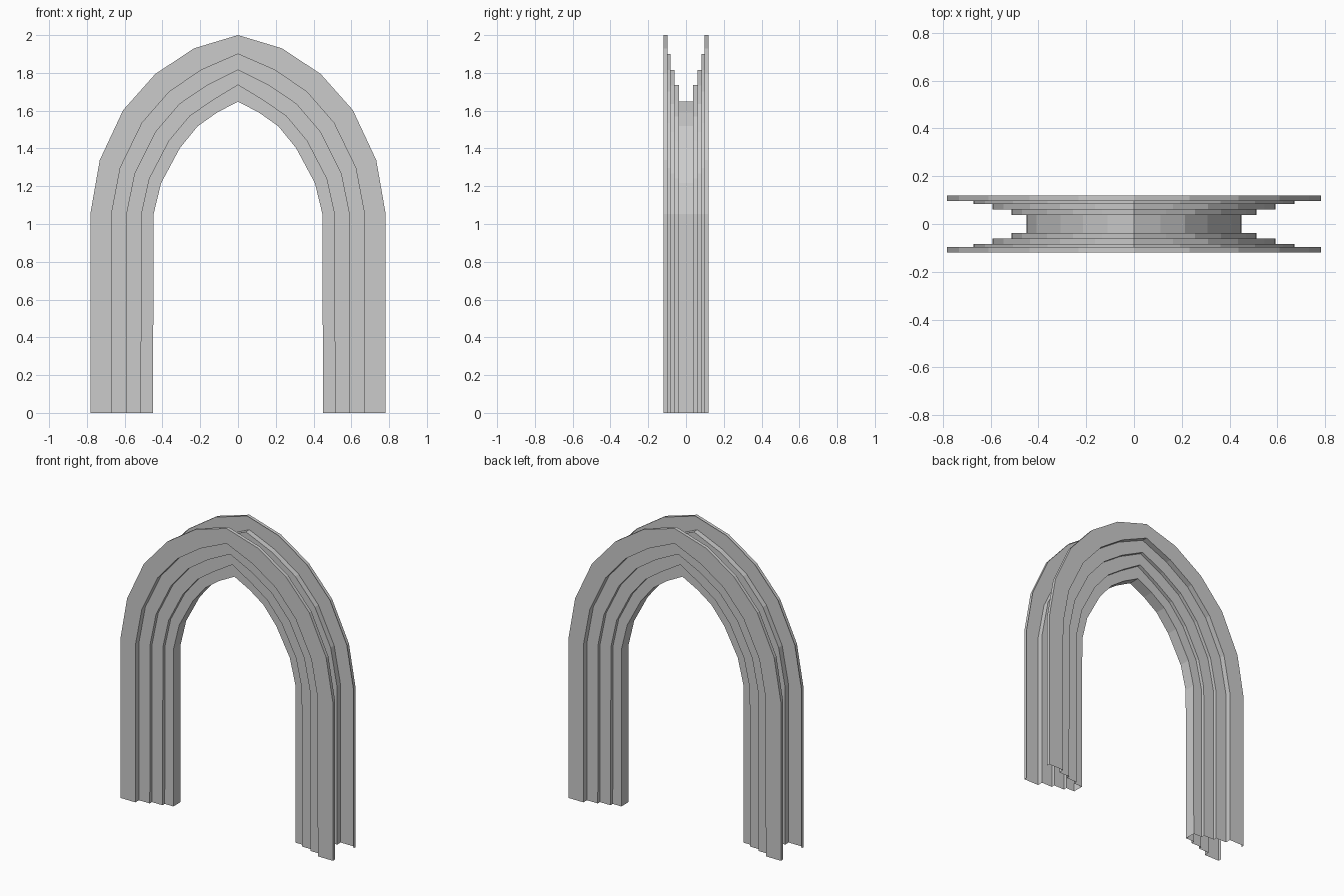
import bpy, bmesh

if "Cube" in bpy.data.objects:
    bpy.data.objects.remove(bpy.data.objects["Cube"])

# half paths (x, z) from floor to just below the apex, outer and inner edges of the arch
OUTER = [(0.782, 0), (0.782, 1.052), (0.732, 1.338), (0.608, 1.603), (0.438, 1.794), (0.233, 1.93)]
INNER = [(0.45, 0), (0.447, 1.052), (0.407, 1.217), (0.307, 1.403), (0.213, 1.518), (0.111, 1.59)]

# stepped cross-section: (blend from outer to inner, apex height, depth)
R = [(0.0, 2.0), (0.335, 1.9), (0.575, 1.815), (0.81, 1.736), (1.0, 1.648)]
Y = [0.097, 0.12, 0.083, 0.06, 0.037]
half = []
for (t, apex), i in zip(R, range(5)):
    if i == 0:
        half += [(t, apex, -Y[0]), (t, apex, -Y[1])]
    elif i < 4:
        half += [(t, apex, -Y[i]), (t, apex, -Y[i + 1])]
    else:
        half += [(t, apex, -Y[4])]
profile = half + [(t, a, -y) for t, a, y in reversed(half)]


def rail(t, apex, y):
    """One lengthwise line of the moulding, from left foot to right foot."""
    side = [(a[0] + (b[0] - a[0]) * t, a[1] + (b[1] - a[1]) * t) for a, b in zip(OUTER, INNER)]
    return ([(-x, y, z) for x, z in side] + [(0, y, apex)]
            + [(x, y, z) for x, z in reversed(side)])


# stepped arch moulding, an open channel swept along the pointed arch
bm = bmesh.new()
rails = [[bm.verts.new(p) for p in rail(*s)] for s in profile]
for a, b in zip(rails, rails[1:]):
    for i in range(len(a) - 1):
        bm.faces.new((a[i], b[i], b[i + 1], a[i + 1]))

# make the front faces point forward
bm.normal_update()
front = [f for f in bm.faces if f.calc_center_median().y < -0.11 and abs(f.normal.y) > 0.9]
if front[0].normal.y > 0:
    bmesh.ops.reverse_faces(bm, faces=bm.faces[:])

mesh = bpy.data.meshes.new("arch_moulding")
bm.to_mesh(mesh)
bm.free()
bpy.context.collection.objects.link(bpy.data.objects.new("arch_moulding", mesh))
